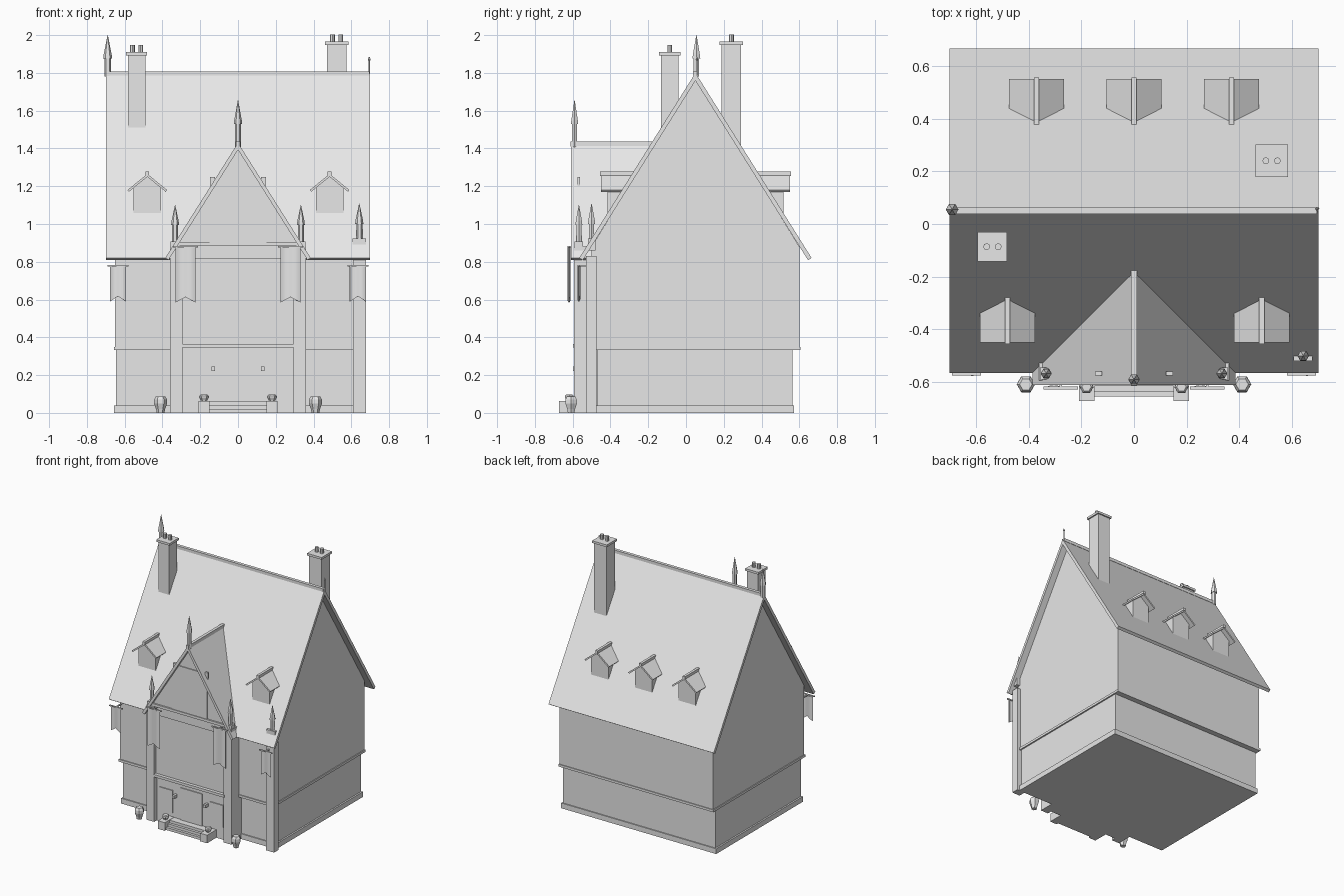
import bpy, bmesh, math

if "Cube" in bpy.data.objects:
    bpy.data.objects.remove(bpy.data.objects["Cube"], do_unlink=True)

grey = bpy.data.materials.new("plain_grey")
grey.use_nodes = True
grey.diffuse_color = (0.8, 0.8, 0.8, 1)
grey.node_tree.nodes["Principled BSDF"].inputs["Base Color"].default_value = (0.8, 0.8, 0.8, 1)


def make(name, verts, faces):
    mesh = bpy.data.meshes.new(name)
    mesh.from_pydata(verts, [], faces)
    bm = bmesh.new()
    bm.from_mesh(mesh)
    bmesh.ops.recalc_face_normals(bm, faces=bm.faces)
    bm.to_mesh(mesh)
    bm.free()
    mesh.materials.append(grey)
    obj = bpy.data.objects.new(name, mesh)
    bpy.context.scene.collection.objects.link(obj)
    return obj


def prism(name, profile, axis, a, b):
    """Extrude a (horizontal, z) outline along x or y from a to b."""
    n = len(profile)
    verts = [(d, h, z) if axis == "x" else (h, d, z) for d in (a, b) for h, z in profile]
    faces = [tuple(range(n)), tuple(range(n, 2 * n))]
    faces += [(i, (i + 1) % n, (i + 1) % n + n, i + n) for i in range(n)]
    return make(name, verts, faces)


def box(name, x0, x1, y0, y1, z0, z1):
    return prism(name, [(x0, z0), (x1, z0), (x1, z1), (x0, z1)], "y", y0, y1)


def turned(name, x, y, rings, sides=6):
    """Stack of regular polygons given as (radius, z)."""
    verts, faces = [], []
    for r, z in rings:
        for i in range(sides):
            t = math.tau * i / sides
            verts.append((x + r * math.cos(t), y + r * math.sin(t), z))
    for k in range(len(rings) - 1):
        for i in range(sides):
            j = (i + 1) % sides
            faces.append((k * sides + i, k * sides + j, (k + 1) * sides + j, (k + 1) * sides + i))
    faces += [tuple(range(sides)), tuple(range(len(verts) - sides, len(verts)))]
    return make(name, verts, faces)


def gable_roof(name, axis, centre, half, eave, apex, thick, a, b):
    rise = apex - eave
    length = math.hypot(half, rise)
    inner, low = half - thick * rise / length, eave - thick * half / length
    prism(name, [(centre - half, eave), (centre, apex), (centre + half, eave),
                 (centre + inner, low), (centre, apex - thick * length / half),
                 (centre - inner, low)], axis, a, b)


def spire(name, x, y, base, shoulder, tip, r):
    turned(name + "_post", x, y, [(r * 0.72, base), (r * 0.72, shoulder)])
    turned(name + "_cone", x, y, [(r, shoulder - 0.01), (r * 0.9, shoulder + 0.01), (0.001, tip)])


def chimney(name, x, y, half, base, top):
    box(name + "_stack", x - half, x + half, y - half, y + half, base, top)
    cap = half + 0.01
    box(name + "_cap", x - cap, x + cap, y - cap, y + cap, top - 0.012, top + 0.005)
    for s in (-1, 1):
        turned(name + "_pot", x + s * 0.022, y, [(0.013, top), (0.013, top + 0.042)], 8)


def dormer(name, x, side):
    """side is -1 for the front slope, 1 for the back slope."""
    at = lambda d: 0.05 + side * d
    w = 0.073
    prism(name + "_wall", [(x - w, 1.03), (x + w, 1.03), (x + w, 1.2), (x, 1.255), (x - w, 1.2)],
          "y", at(0.465), at(0.25))
    gable_roof(name + "_roof", "y", x, 0.105, 1.18, 1.265, 0.012, at(0.5), at(0.32))
    box(name + "_ridge", x - 0.01, x + 0.01, *sorted((at(0.505), at(0.315))), 1.255, 1.277)


def banner(name, x, y, half, bottom, top):
    n, verts = 10, []
    for row in range(2):
        for i in range(n + 1):
            u = i / n
            notch = bottom + 0.028 * (1 - abs(2 * u - 1))
            wave = 0.006 * math.sin(u * math.tau)
            verts.append((x + half * (2 * u - 1), y + wave, notch if row else top))
    cloth = make(name, verts, [(i, i + 1, i + n + 2, i + n + 1) for i in range(n)])
    cloth.modifiers.new("thickness", "SOLIDIFY").thickness = 0.005
    box(name + "_rod", x - half - 0.013, x + half + 0.013, y - 0.005, y + 0.005, top, top + 0.008)
    box(name + "_bracket", x - 0.005, x + 0.005, y, y + 0.07, top, top + 0.008)


# Main walls: narrower ground floor, overhanging upper floor with gable ends
box("plinth", -0.657, 0.657, -0.478, 0.573, 0, 0.04)
box("ground_floor", -0.645, 0.645, -0.47, 0.565, 0.04, 0.34)
box("floor_ledge", -0.656, 0.656, -0.507, 0.606, 0.332, 0.35)
prism("upper_walls", [(-0.5, 0.345), (0.6, 0.345), (0.6, 0.88), (0.05, 1.767), (-0.5, 0.88)],
      "x", -0.65, 0.65)
box("corner_pier", 0.61, 0.677, -0.53, -0.475, 0, 0.83)
for s in (-1, 1):
    box("bay_panel", *sorted((s * 0.4, s * 0.63)), -0.507, -0.49, 0.585, 0.81)

# Main roof
gable_roof("main_roof", "x", 0.05, 0.615, 0.82, 1.8, 0.022, -0.7, 0.7)
box("roof_ridge", -0.695, 0.695, 0.038, 0.062, 1.785, 1.808)

# Projecting entrance wing
box("wing_lower", -0.33, 0.33, -0.56, -0.4, 0, 0.36)
box("wing_upper", -0.33, 0.33, -0.572, -0.4, 0.35, 0.9)
box("wing_floor_beam", -0.3, 0.3, -0.597, -0.56, 0.345, 0.365)
box("wing_band", -0.3, 0.3, -0.582, -0.56, 0.818, 0.835)
prism("wing_gable", [(-0.355, 0.83), (0.355, 0.83), (0, 1.4)], "y", -0.585, -0.2)
box("gable_beam", -0.33, 0.33, -0.597, -0.57, 0.885, 0.905)
box("gable_panel", -0.15, 0.15, -0.592, -0.57, 0.905, 1.14)
prism("gable_panel_top", [(-0.15, 1.14), (0.15, 1.14), (0.085, 1.25), (-0.085, 1.25)],
      "y", -0.592, -0.57)
gable_roof("wing_roof", "y", 0, 0.385, 0.82, 1.43, 0.02, -0.61, -0.12)
box("wing_ridge", -0.011, 0.011, -0.612, -0.17, 1.41, 1.438)
box("door", -0.09, 0.09, -0.567, -0.55, 0.06, 0.305)
for s in (-1, 1):
    box("wing_pillar", *sorted((s * 0.295, s * 0.36)), -0.594, -0.46, 0, 0.88)
    box("ground_window", *sorted((s * 0.157, s * 0.27)), -0.567, -0.55, 0.095, 0.265)
    box("door_lamp", s * 0.132 - 0.009, s * 0.132 + 0.009, -0.597, -0.55, 0.222, 0.245)
    box("roof_lamp", s * 0.135 - 0.013, s * 0.135 + 0.013, -0.575, -0.56, 1.2, 1.25)

# Steps, cheek blocks and planters
for i in range(3):
    box("entrance_step", -0.15, 0.15, -0.655 + 0.02 * i, -0.55, 0.02 * i, 0.02 * (i + 1))
pot = [(0.02, 0), (0.024, 0.02), (0.035, 0.05), (0.034, 0.072), (0.024, 0.088)]
for s in (-1, 1):
    box("step_cheek", *sorted((s * 0.15, s * 0.208)), -0.672, -0.55, 0, 0.062)
    turned("large_planter", s * 0.41, -0.608, pot)
    turned("small_planter", s * 0.18, -0.618, [(r * 0.75, 0.06 + z * 0.42) for r, z in pot])

# Spires and pole
spire("wing_spire", 0, -0.59, 1.4, 1.54, 1.655, 0.022)
spire("ridge_spire", -0.69, 0.055, 1.78, 1.885, 2, 0.024)
for s in (-1, 1):
    box("pillar_spire_base", s * 0.333 - 0.024, s * 0.333 + 0.024, -0.59, -0.545, 0.86, 0.908)
    spire("pillar_spire", s * 0.333, -0.567, 0.9, 1.005, 1.1, 0.021)
box("corner_spire_base", 0.605, 0.678, -0.52, -0.48, 0.86, 0.922)
spire("corner_spire", 0.642, -0.5, 0.92, 1.01, 1.108, 0.022)
turned("ridge_pole", 0.695, 0.058, [(0.004, 1.79), (0.004, 1.865), (0.008, 1.87), (0.002, 1.885)])

# Chimneys and dormers
chimney("front_chimney", -0.537, -0.086, 0.046, 1.45, 1.905)
chimney("back_chimney", 0.522, 0.24, 0.052, 1.35, 1.96)
for x in (-0.48, 0.485):
    dormer("front_dormer", x, -1)
for x in (-0.37, 0, 0.37):
    dormer("back_dormer", x, 1)

# Hanging banners
for s in (-1, 1):
    banner("wing_banner", s * 0.278, -0.622, 0.052, 0.585, 0.875)
    banner("outer_banner", s * 0.635, -0.57, 0.042, 0.59, 0.775)
